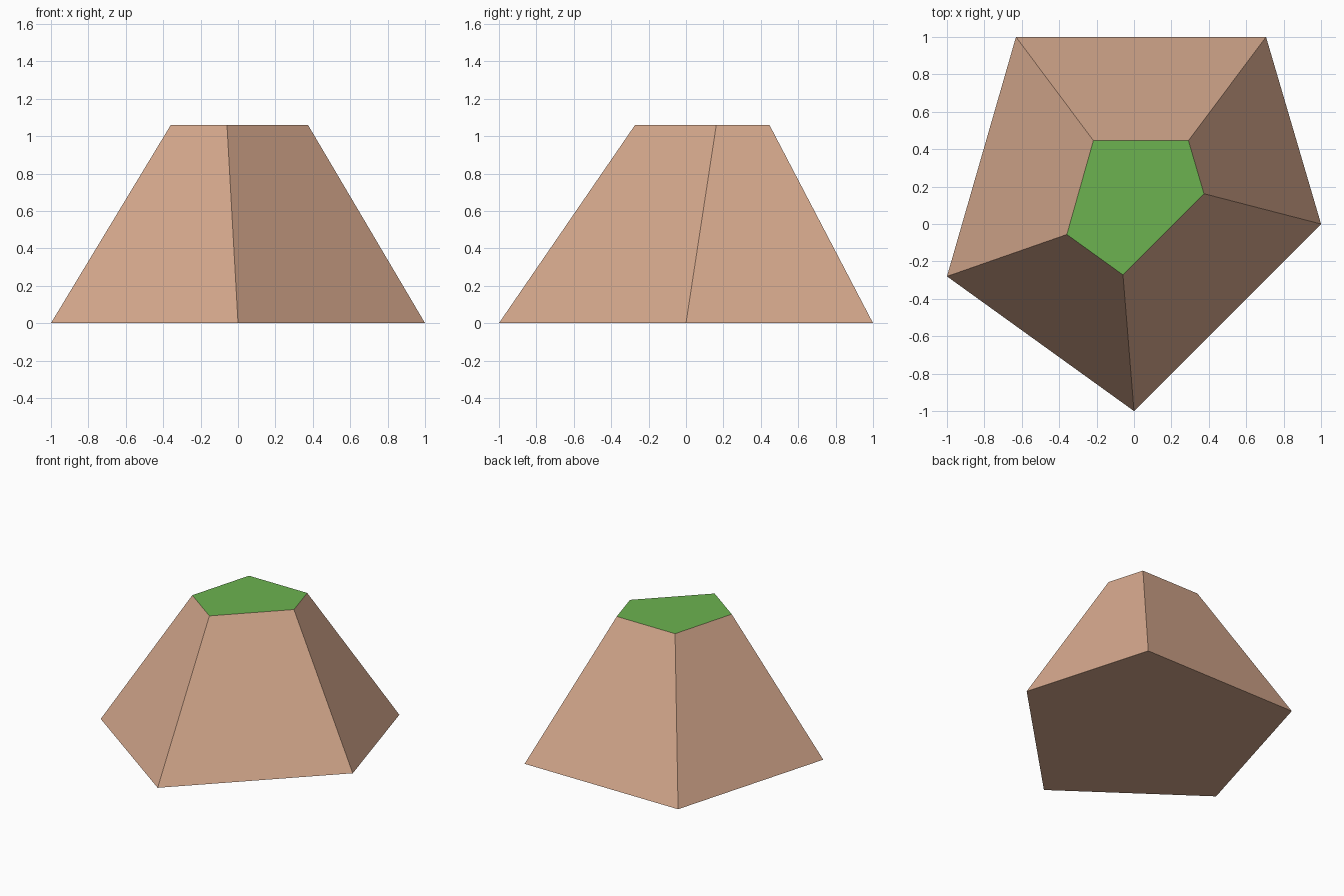
import bpy, bmesh

if "Cube" in bpy.data.objects:
    bpy.data.objects.remove(bpy.data.objects["Cube"])


def material(name, rgb):
    m = bpy.data.materials.new(name)
    m.diffuse_color = (*rgb, 1.0)
    m.use_nodes = True
    m.node_tree.nodes["Principled BSDF"].inputs["Base Color"].default_value = m.diffuse_color
    return m


brown = material("tan_brown", (0.68, 0.40, 0.27))
green = material("grass_green", (0.15, 0.45, 0.079))

# Counter-clockwise outlines of the foot and the summit
HEIGHT = 1.06
foot = [(1, 0), (0.706, 1), (-0.631, 1), (-1, -0.28), (0, -1)]
summit = [(0.374, 0.162), (0.291, 0.446), (-0.217, 0.446), (-0.359, -0.056), (-0.059, -0.272)]

# Five-sided hill: bottom, sloping sides and flat top
bm = bmesh.new()
low = [bm.verts.new((x, y, 0)) for x, y in foot]
high = [bm.verts.new((x, y, HEIGHT)) for x, y in summit]
bm.faces.new(low[::-1])
bm.faces.new(high)
for i in range(5):
    j = (i + 1) % 5
    bm.faces.new((low[i], low[j], high[j], high[i]))
bmesh.ops.recalc_face_normals(bm, faces=bm.faces[:])

# Green on the upward-facing top only
for f in bm.faces:
    f.material_index = 1 if f.normal.z > 0.9 else 0

mesh = bpy.data.meshes.new("hill")
bm.to_mesh(mesh)
bm.free()
mesh.materials.append(brown)
mesh.materials.append(green)
bpy.context.collection.objects.link(bpy.data.objects.new("hill", mesh))
